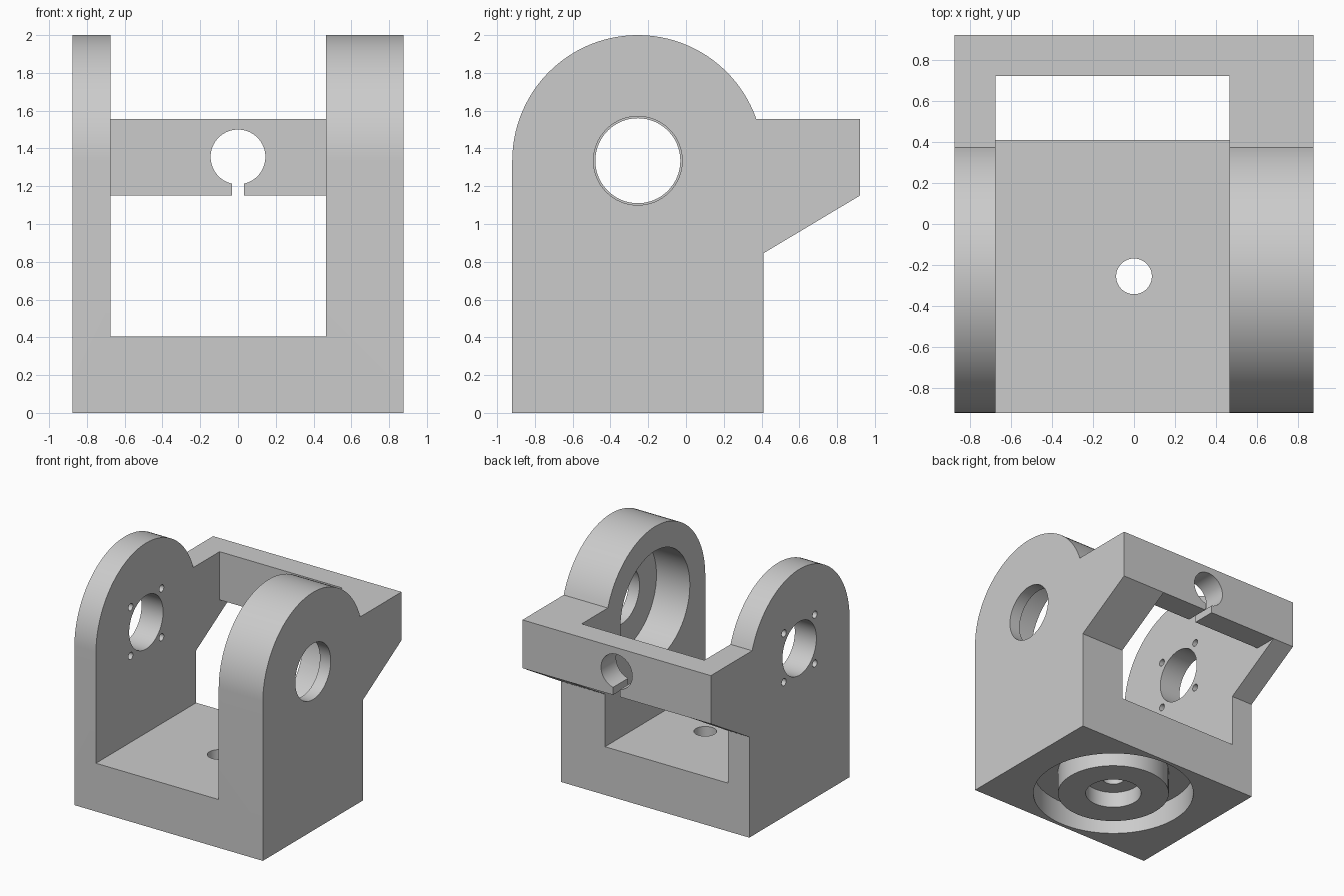
import bpy
import bmesh
from math import asin, cos, pi, sin
from mathutils import Matrix

cube = bpy.data.objects.get("Cube")
if cube:
    bpy.data.objects.remove(cube, do_unlink=True)

# Main dimensions
LEFT, RIGHT = 0.875, -0.875
INNER_LEFT, INNER_RIGHT = 0.465, -0.675
FRONT, BASE_BACK, BAR_FRONT, BAR_BACK = -0.92, 0.41, 0.72, 0.92
FLOOR, BAR_LOW, BAR_TOP = 0.405, 1.15, 1.555
PIVOT_Y, PIVOT_Z, ARC = -0.255, 1.335, 0.665

# Shared grey
grey = bpy.data.materials.new("light_grey")
grey.use_nodes = True
colour = (0.6, 0.6, 0.6, 1)
grey.diffuse_color = colour
grey.node_tree.nodes["Principled BSDF"].inputs["Base Color"].default_value = colour


def finish(name, bm):
    bmesh.ops.recalc_face_normals(bm, faces=bm.faces)
    mesh = bpy.data.meshes.new(name)
    bm.to_mesh(mesh)
    bm.free()
    mesh.materials.append(grey)
    obj = bpy.data.objects.new(name, mesh)
    bpy.context.collection.objects.link(obj)
    return obj


def box(name, x0, x1, y0, y1, z0, z1):
    bm = bmesh.new()
    place = Matrix.Translation(((x0 + x1) / 2, (y0 + y1) / 2, (z0 + z1) / 2))
    size = Matrix.Diagonal((x1 - x0, y1 - y0, z1 - z0, 1))
    bmesh.ops.create_cube(bm, size=1, matrix=place @ size)
    return finish(name, bm)


def cylinder(name, axis, radius, start, end, a, b, sides=64):
    """Cylinder along an axis; a and b are the other two coordinates in order."""
    middle = (start + end) / 2
    if axis == "X":
        centre, turn = (middle, a, b), Matrix.Rotation(pi / 2, 4, "Y")
    elif axis == "Y":
        centre, turn = (a, middle, b), Matrix.Rotation(pi / 2, 4, "X")
    else:
        centre, turn = (a, b, middle), Matrix.Identity(4)
    bm = bmesh.new()
    bmesh.ops.create_cone(bm, cap_ends=True, segments=sides, radius1=radius,
                          radius2=radius, depth=end - start,
                          matrix=Matrix.Translation(centre) @ turn)
    return finish(name, bm)


def combine(target, tool, operation="DIFFERENCE"):
    tool.hide_render = True
    mod = target.modifiers.new(tool.name, "BOOLEAN")
    mod.operation, mod.solver, mod.object = operation, "EXACT", tool
    bpy.ops.object.select_all(action="DESELECT")
    bpy.context.view_layer.objects.active = target
    target.select_set(True)
    bpy.ops.object.modifier_apply(modifier=mod.name)
    bpy.data.objects.remove(tool, do_unlink=True)


# Side profile with a round top and a rear arm, extruded across the width
end_angle = asin((BAR_TOP - PIVOT_Z) / ARC)
steps = 48
profile = [(FRONT, 0)]
for i in range(steps + 1):
    t = pi + (end_angle - pi) * i / steps
    profile.append((PIVOT_Y + ARC * cos(t), PIVOT_Z + ARC * sin(t)))
profile += [(BAR_BACK, BAR_TOP), (BAR_BACK, BAR_LOW), (BASE_BACK, 0.845), (BASE_BACK, 0)]
bm = bmesh.new()
face = bm.faces.new([bm.verts.new((RIGHT, y, z)) for y, z in profile])
grown = bmesh.ops.extrude_face_region(bm, geom=[face])
bmesh.ops.translate(bm, vec=(LEFT - RIGHT, 0, 0),
                    verts=[v for v in grown["geom"] if isinstance(v, bmesh.types.BMVert)])
bracket = finish("pivot_bracket", bm)

# Channel between the side walls, leaving the floor and the rear crossbar
combine(bracket, box("channel", INNER_RIGHT, INNER_LEFT, -2, BAR_FRONT, FLOOR, 3))
combine(bracket, box("rear_window", INNER_RIGHT, INNER_LEFT, 0, 2, FLOOR, BAR_LOW))

# Thick wall: through hole and deep bearing seat from the inside
combine(bracket, cylinder("left_hole", "X", 0.235, 0.6, 1, PIVOT_Y, PIVOT_Z))
combine(bracket, cylinder("bearing_seat", "X", 0.46, 0.3, 0.775, PIVOT_Y, PIVOT_Z))

# Thin wall: shaft hole and four screw holes
combine(bracket, cylinder("right_hole", "X", 0.225, -1, -0.5, PIVOT_Y, PIVOT_Z))
for sy in (-1, 1):
    for sz in (-1, 1):
        combine(bracket, cylinder("screw_hole", "X", 0.03, -1, -0.5,
                                  PIVOT_Y + sy * 0.205, PIVOT_Z + sz * 0.205, 24))

# Crossbar: round cable hole with a slot opening downward
combine(bracket, cylinder("cable_hole", "Y", 0.145, 0.6, 1.1, 0, 1.355))
combine(bracket, box("cable_slot", -0.033, 0.033, 0.6, 1.1, 1, 1.3))

# Underside: ring groove around a boss, with a stepped centre hole
combine(bracket, cylinder("groove", "Z", 0.635, -0.2, 0.2, 0, PIVOT_Y, 96))
combine(bracket, cylinder("boss", "Z", 0.44, 0, 0.25, 0, PIVOT_Y), "UNION")
combine(bracket, cylinder("counterbore", "Z", 0.22, -0.2, 0.135, 0, PIVOT_Y))
combine(bracket, cylinder("centre_hole", "Z", 0.087, -0.2, 0.6, 0, PIVOT_Y, 48))

bpy.ops.object.shade_smooth_by_angle(angle=pi / 9)
